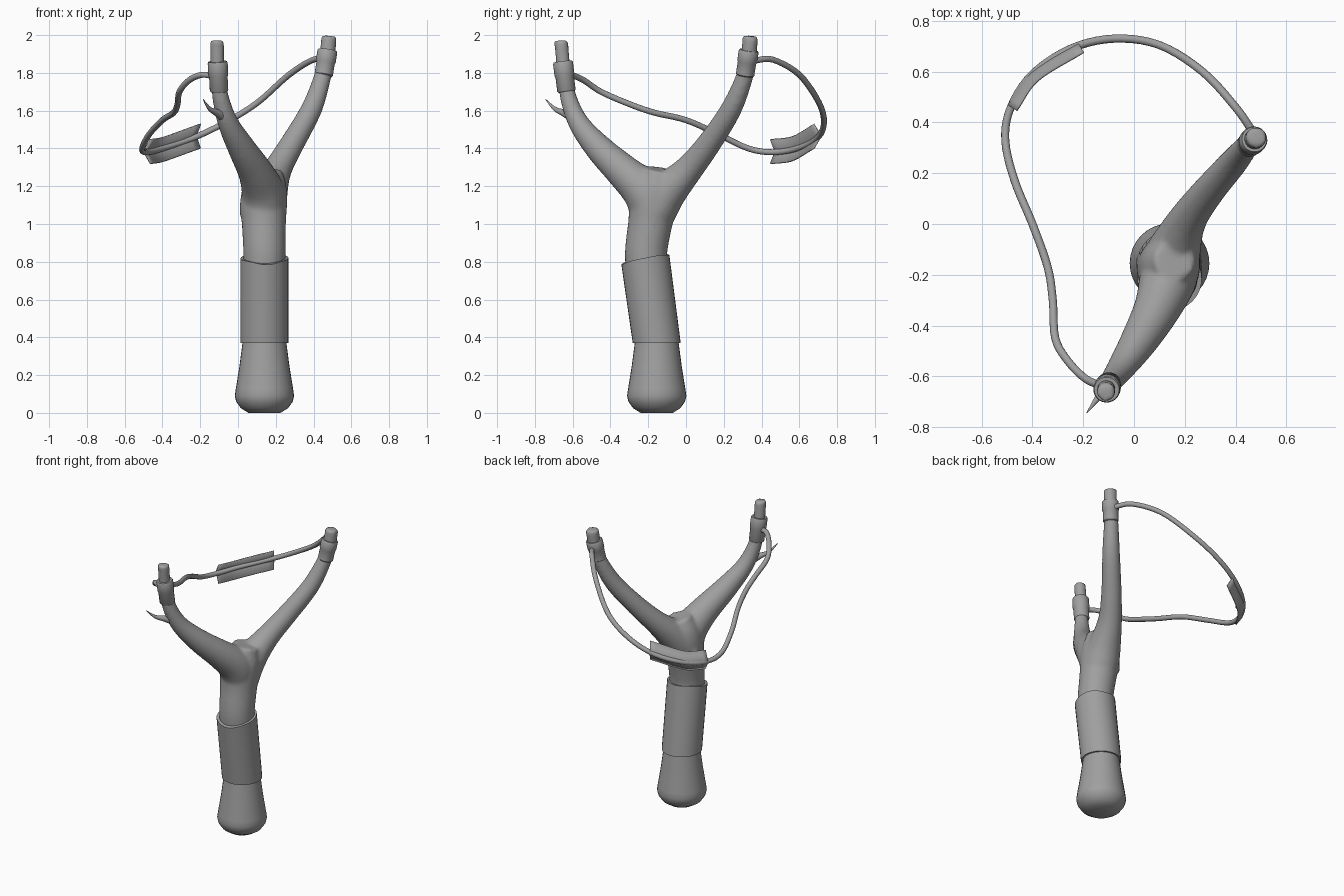
import bpy, bmesh, math
from mathutils import Vector

cube = bpy.data.objects.get("Cube")
if cube:
    bpy.data.objects.remove(cube, do_unlink=True)

grey = bpy.data.materials.new("mid_grey")
grey.use_nodes = True
colour = (0.35, 0.35, 0.35, 1)
grey.diffuse_color = colour
grey.node_tree.nodes["Principled BSDF"].inputs["Base Color"].default_value = colour


def finish(name, bm, angle=40):
    bmesh.ops.recalc_face_normals(bm, faces=bm.faces)
    mesh = bpy.data.meshes.new(name)
    bm.to_mesh(mesh)
    bm.free()
    mesh.materials.append(grey)
    obj = bpy.data.objects.new(name, mesh)
    bpy.context.collection.objects.link(obj)
    bpy.ops.object.select_all(action='DESELECT')
    obj.select_set(True)
    bpy.context.view_layer.objects.active = obj
    bpy.ops.object.shade_smooth_by_angle(angle=math.radians(angle))
    return obj


def smooth_path(points, steps):
    """Catmull-Rom curve through (x, y, z, radius) points."""
    p = [Vector(q) for q in points]
    p = [2 * p[0] - p[1]] + p + [2 * p[-1] - p[-2]]
    out = []
    for a, b, c, d in zip(p, p[1:], p[2:], p[3:]):
        for i in range(steps):
            t = i / steps
            out.append(0.5 * (2 * b + (c - a) * t + (2 * a - 5 * b + 4 * c - d) * t ** 2
                              + (3 * b - a - 3 * c + d) * t ** 3))
    return out + [p[-2]]


def tube(bm, points, sides=24, steps=4, flat=False):
    """Loft capped circular rings along a path."""
    path = smooth_path(points, steps) if steps > 1 else [Vector(q) for q in points]
    u, rings = Vector((1, 0.2, 0)), []
    for i, q in enumerate(path):
        t = (path[min(i + 1, len(path) - 1)] - path[max(i - 1, 0)]).to_3d().normalized()
        if flat:
            t = Vector((0, 0, 1))
        u = (u - t * u.dot(t)).normalized()
        v = t.cross(u)
        angles = [math.tau * k / sides for k in range(sides)]
        rings.append([bm.verts.new(q.to_3d() + q.w * (u * math.cos(a) + v * math.sin(a)))
                      for a in angles])
    for a, b in zip(rings, rings[1:]):
        for k in range(sides):
            j = (k + 1) % sides
            bm.faces.new((a[k], a[j], b[j], b[k]))
    bm.faces.new(rings[0])
    bm.faces.new(rings[-1])
    return rings


# Pommel
bm = bmesh.new()
profile = [(0.085, 0), (0.125, 0.025), (0.15, 0.06), (0.157, 0.09),
           (0.152, 0.125), (0.132, 0.25), (0.115, 0.38)]
tube(bm, [(0.14, -0.155, z, r) for r, z in profile], 32, 1, True)
finish("pommel", bm)

# Leaning grip sleeve with a wavy upper rim
bm = bmesh.new()
rings = tube(bm, [(0.14, -0.155, 0.37, 0.127), (0.14, -0.215, 0.815, 0.127)], 32, 1, True)
for vert in rings[-1]:
    vert.co.z += 0.2 * (vert.co.y + 0.215) + 0.006 * math.sin(30 * vert.co.x)
finish("grip", bm)

# Forked branch: stem, two arms and a knot fused together
bm = bmesh.new()
tube(bm, [(0.14, -0.2, 0.7, 0.112), (0.14, -0.212, 0.84, 0.112), (0.137, -0.19, 1.0, 0.117),
          (0.135, -0.175, 1.1, 0.125), (0.145, -0.155, 1.2, 0.115), (0.16, -0.14, 1.29, 0.08)])
tube(bm, [(0.14, -0.18, 1.08, 0.115), (0.13, -0.23, 1.18, 0.112), (0.09, -0.335, 1.28, 0.092),
          (0.02, -0.46, 1.40, 0.074), (-0.05, -0.565, 1.53, 0.056), (-0.09, -0.62, 1.66, 0.045),
          (-0.107, -0.645, 1.8, 0.038), (-0.11, -0.662, 1.972, 0.037)])
tube(bm, [(0.14, -0.165, 1.08, 0.12), (0.16, -0.1, 1.17, 0.105), (0.21, 0.015, 1.29, 0.076),
          (0.29, 0.125, 1.43, 0.064), (0.39, 0.24, 1.61, 0.056), (0.448, 0.31, 1.78, 0.046),
          (0.47, 0.33, 1.88, 0.042), (0.483, 0.342, 1.995, 0.042)])
tube(bm, [(0.06, -0.15, 1.07, 0.045), (0.01, -0.15, 1.075, 0.03)], 16)
branch = finish("forked_branch", bm)
remesh = branch.modifiers.new("fuse", 'REMESH')
remesh.mode = 'VOXEL'
remesh.voxel_size = 0.012
remesh.use_smooth_shade = True
soften = branch.modifiers.new("soften", 'SMOOTH')
soften.factor = 0.5
soften.iterations = 6

# Broken twig on the front arm
bm = bmesh.new()
tube(bm, [(-0.06, -0.58, 1.56, 0.035), (-0.11, -0.645, 1.588, 0.02),
          (-0.15, -0.695, 1.61, 0.011), (-0.185, -0.743, 1.66, 0.002)], 12)
finish("twig", bm)

# Collars holding the cord ends
for name, low, high in (("front_collar", (-0.1, -0.632, 1.70), (-0.108, -0.652, 1.86)),
                        ("back_collar", (0.453, 0.312, 1.785), (0.474, 0.333, 1.92))):
    low, high = Vector(low), Vector(high)
    bm = bmesh.new()
    shape = [(0, 0.044), (0.04, 0.049), (0.5, 0.049), (0.56, 0.053), (0.95, 0.053), (1, 0.049)]
    tube(bm, [(*low.lerp(high, t), r) for t, r in shape], 24, 1)
    finish(name, bm)

# Elastic cord
cord = [(-0.12, -0.64, 1.78), (-0.19, -0.61, 1.79), (-0.26, -0.54, 1.76), (-0.31, -0.45, 1.70),
        (-0.32, -0.3, 1.635), (-0.34, -0.17, 1.59), (-0.40, 0, 1.55), (-0.47, 0.17, 1.475),
        (-0.507, 0.33, 1.40), (-0.485, 0.46, 1.38), (-0.40, 0.59, 1.40), (-0.25, 0.69, 1.45),
        (-0.08, 0.73, 1.53), (0.1, 0.705, 1.64), (0.27, 0.60, 1.79), (0.40, 0.46, 1.87),
        (0.47, 0.36, 1.865)]
bm = bmesh.new()
tube(bm, [(*p, 0.016) for p in cord], 12, 5)
finish("cord", bm)

# Folded pouch: a V-shaped strip opening toward the fork
spine = smooth_path([(-0.49, 0.465, 1.383, 0), (-0.40, 0.59, 1.40, 0), (-0.215, 0.705, 1.465, 0)], 6)
bm = bmesh.new()
rows = []
for i, q in enumerate(spine):
    t = (spine[min(i + 1, len(spine) - 1)] - spine[max(i - 1, 0)]).to_3d()
    inward = Vector((t.y, -t.x, 0)).normalized()
    rows.append([bm.verts.new(q.to_3d() + inward * (0.045 * abs(s) - 0.012)
                              + Vector((0, 0, 0.064 * s))) for s in (-1, -0.15, 0.15, 1)])
for a, b in zip(rows, rows[1:]):
    for k in range(3):
        bm.faces.new((a[k], a[k + 1], b[k + 1], b[k]))
pouch = finish("pouch", bm)
solid = pouch.modifiers.new("thickness", 'SOLIDIFY')
solid.thickness = 0.008
solid.offset = 0
